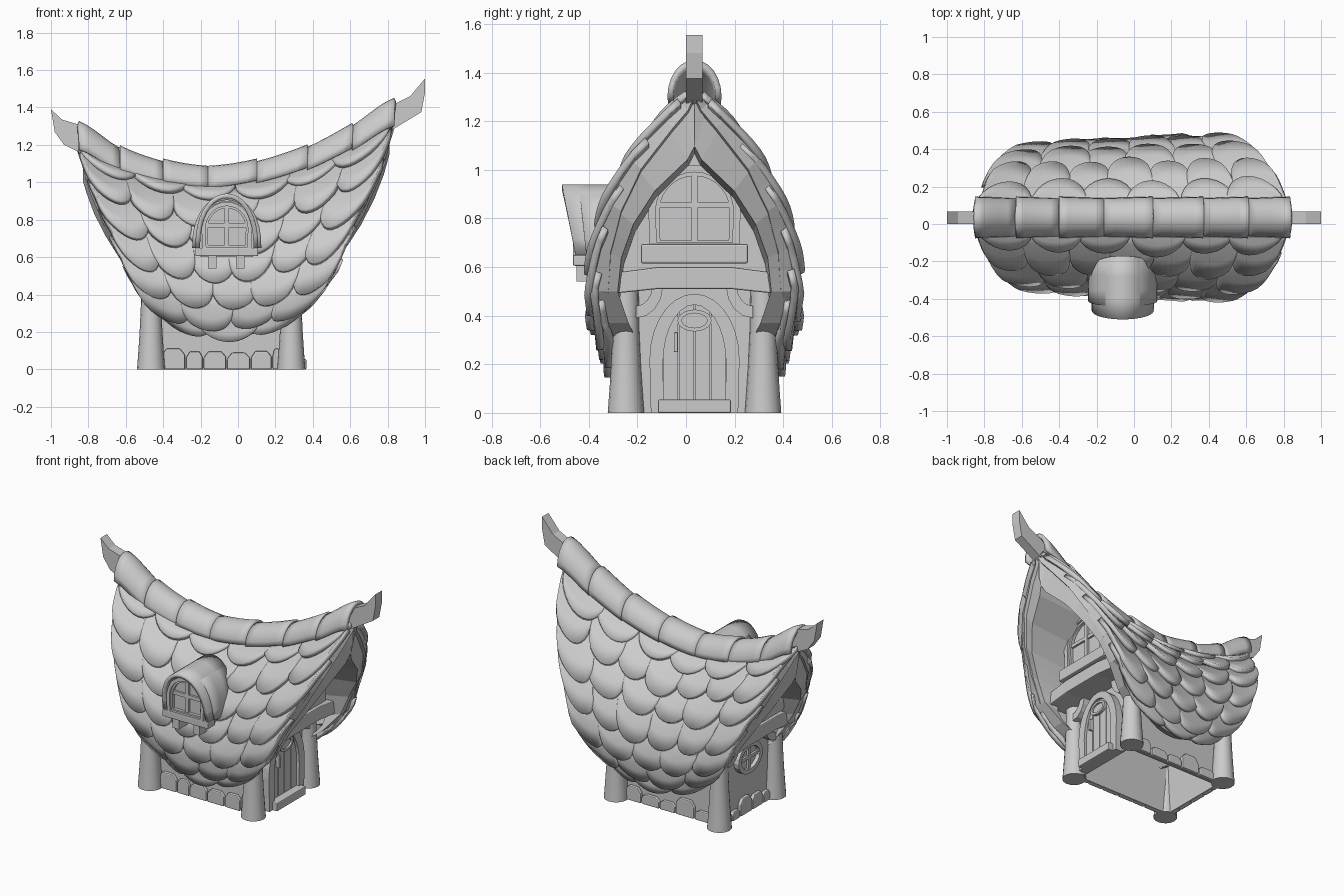
import bpy, bmesh, random
from math import sin, cos, pi, sqrt
from mathutils import Vector

if "Cube" in bpy.data.objects:
    bpy.data.objects.remove(bpy.data.objects["Cube"])

random.seed(4)
CY = 0.035                       # house centre line in y
X, Y, Z = Vector((1, 0, 0)), Vector((0, 1, 0)), Vector((0, 0, 1))


def make(name, V, F, recalc=True, smooth=False, solid=0, bevel=0):
    me = bpy.data.meshes.new(name)
    me.from_pydata([tuple(v) for v in V], [], F)
    if recalc:
        bm = bmesh.new()
        bm.from_mesh(me)
        bmesh.ops.recalc_face_normals(bm, faces=bm.faces)
        bm.to_mesh(me)
        bm.free()
    ob = bpy.data.objects.new(name, me)
    bpy.context.collection.objects.link(ob)
    if solid:
        m = ob.modifiers.new("thickness", 'SOLIDIFY')
        m.thickness, m.offset = solid, -1
    if bevel:
        m = ob.modifiers.new("bevel", 'BEVEL')
        m.width, m.segments = bevel, 2
    if smooth:
        bpy.ops.object.select_all(action='DESELECT')
        bpy.context.view_layer.objects.active = ob
        ob.select_set(True)
        bpy.ops.object.shade_smooth_by_angle(angle=0.6)
    return ob


def add_grid(V, F, nu, nv, f, flip=False):
    b = len(V)
    V += [f(i / nu, j / nv) for i in range(nu + 1) for j in range(nv + 1)]
    for i in range(nu):
        for j in range(nv):
            a = b + i * (nv + 1) + j
            q = [a, a + nv + 1, a + nv + 2, a + 1]
            F.append(q[::-1] if flip else q)


def slab(name, pts, o, U, N, d, hole=None, bevel=0):
    """Outline in (U, z) at origin o, pushed out along N; optional matching hole outline."""
    n = len(pts)
    V = [o + U * u + Z * v + N * k for p in ([pts, hole] if hole else [pts]) for k in (0, d) for u, v in p]
    F = []
    for a, b in ([(0, 1), (1, 3), (3, 2), (2, 0)] if hole else [(0, 1)]):
        F += [[a * n + i, a * n + (i + 1) % n, b * n + (i + 1) % n, b * n + i] for i in range(n)]
    if not hole:
        F += [list(range(n))[::-1], list(range(n, 2 * n))]
    return make(name, V, F, bevel=bevel)


def rect(u0, u1, v0, v1):
    return [(u0, v0), (u1, v0), (u1, v1), (u0, v1)]


def arch(w, z0, z1, n=14):
    zs = z0 + (z1 - z0) * 0.45
    top = [(w * cos(pi * i / n), zs + (z1 - zs) * sin(pi * i / n)) for i in range(n + 1)]
    return [(-w * 0.97, z0), (w * 0.97, z0)] + top


def oval(rx, rz, zc, n=20):
    return [(rx * cos(2 * pi * i / n), zc + rz * sin(2 * pi * i / n)) for i in range(n)]


# Roof surface: half width, ridge-to-eave heights (left, middle, right), left and right ends
ROWS = [(0, 1.22, 1.04, 1.36, -.83, .81), (.13, 1.11, .94, 1.21, -.81, .78),
        (.265, .96, .80, 1.04, -.77, .73), (.355, .80, .66, .86, -.71, .66),
        (.405, .63, .50, .68, -.63, .57), (.42, .48, .36, .50, -.56, .50),
        (.375, .36, .24, .37, -.48, .39), (.345, .30, .17, .31, -.38, .30)]


def roof(s, t):
    a = abs(t)
    i = min(int(a), 6)
    f = a - i
    h, zl, zm, zr, xl, xr = [p + (q - p) * f for p, q in zip(ROWS[i], ROWS[i + 1])]
    z = zm + (zr - zl) / 2 * s + ((zr + zl) / 2 - zm) * s * s
    h *= 0.93 + 0.06 * s
    return Vector(((xl + xr) / 2 + s * (xr - xl) / 2, CY + (h if t > 0 else -h), z))


def roof_out(s, t, off):
    ds = roof(s + .02, t) - roof(s - .02, t)
    dt = roof(s, t + .3) - roof(s, t - .3)
    return roof(s, t) + ds.cross(dt).normalized() * off


V, F = [], []
add_grid(V, F, 16, 28, lambda u, v: roof(2 * u - 1, 14 * v - 7))
make("roof_shell", V, F, False, solid=.06)

# Rounded overlapping shingles on both slopes, each tilted off the roof
V, F = [], []
for side in (-1, 1):
    for n, tb in zip([6, 7, 6, 6, 5, 4, 3], [1.35, 2.3, 3.3, 4.3, 5.3, 6.3, 7.1]):
        for k in range(n):
            c = -1 + (2 * k + 1) / n + random.uniform(-.02, .02)
            low = tb + random.uniform(-.12, .1)
            t0, lift = max(.3, tb - 1.75), .046 + .008 * (k % 2)

            def scale(u, v):
                w = -cos(pi * u)
                t = t0 + (low - .75 * (1 - sqrt(max(0, 1 - w * w))) - t0) * v
                return roof_out(c + w * 1.1 / n, side * t, lift * (t - t0) / (low - t0))
            add_grid(V, F, 12, 3, scale, side < 0)
make("roof_shingles", V, F, False, smooth=True, solid=.03)

# Curved ridge caps, slightly lapped
RX = [-.85, -.63, -.40, -.16, .10, .37, .61, .835]
RZ = [1.325, 1.195, 1.125, 1.10, 1.125, 1.20, 1.315, 1.45]


def smooth_z(k, u):
    p = [RZ[max(k - 1, 0)], RZ[k], RZ[k + 1], RZ[min(k + 2, 7)]]
    m0, m1 = (p[2] - p[0]) / 2, (p[3] - p[1]) / 2
    return (2*u**3 - 3*u*u + 1) * p[1] + (u**3 - 2*u*u + u) * m0 + (3*u*u - 2*u**3) * p[2] + (u**3 - u*u) * m1


V, F = [], []
for k in range(7):
    def cap(u, v):
        a = (v - .5) * pi
        lap = .014 * (1 - u if k < 3 else u)
        x = RX[k] + (RX[k + 1] - RX[k]) * u
        drop = .115 + .05 * x * x
        return Vector((x, CY + (.103 + lap * .6) * sin(a), smooth_z(k, u) - .012 + lap - drop * (1 - cos(a))))
    add_grid(V, F, 5, 12, cap)
make("ridge_caps", V, F, False, smooth=True, solid=.025)

# Upswept ridge beam ends
slab("ridge_horn_right", [(.70, 1.21), (.84, 1.29), (.98, 1.375), (1, 1.48), (1, 1.555), (.92, 1.46), (.84, 1.42), (.70, 1.33)],
     Vector((0, 0, 0)), X, Y, .067)
slab("ridge_horn_left", [(-.70, 1.10), (-.85, 1.16), (-.93, 1.20), (-.98, 1.27), (-1, 1.39), (-.94, 1.335), (-.84, 1.305), (-.70, 1.2)],
     Vector((0, 0, 0)), X, Y, .067)


def window(name, o, U, N, w, z0, z1, fr):
    inner = arch(w - fr, z0 + .01, z1 - fr)
    slab(name + "_frame", arch(w, z0, z1), o, U, N, .045, inner)
    slab(name + "_pane", arch(w - fr * .6, z0, z1 - fr * .6), o, U, N, .01)
    zm = z0 + (z1 - z0) * .5
    slab(name + "_inner_frame", inner, o, U, N, .03, arch(w - fr * 1.5, z0 + .02, z1 - fr * 1.5))
    slab(name + "_upright", rect(-.012, .012, z0, z1 - fr), o, U, N, .026)
    slab(name + "_crossbar", rect(-w + fr, w - fr, zm - .012, zm + .012), o, U, N, .024)


# Lower walls, open underneath
x0, x1, y0, y1 = -.46, .28, CY - .25, CY + .25
V = [(x, y, z) for z in (0, .58) for x, y in ((x0, y0), (x1, y0), (x1, y1), (x0, y1))]
make("lower_walls", V, [[i, (i + 1) % 4, (i + 1) % 4 + 4, i + 4] for i in range(4)], False, solid=.02)

# Gable ends: frame and lining, upper wall, floor beam, window and sill, braces
for tag, wx, sg, dep, wt in (("right", x1, 1, .12, 1.02), ("left", x0, -1, .06, .95)):
    N = X * sg
    o = Vector((wx, CY, 0))

    def lining(u, v):
        t = 14 * v - 7
        p = roof(sg, t)
        if u == 0:
            return p
        y = max(0, abs(p.y - CY) - .1) * (1 if t > 0 else -1)
        z = p.z - .21 * max(0, 1 - abs(t) / 5)
        if u == .5:
            return Vector((p.x, CY + y, z))
        return Vector((sg * min(sg * (wx + sg * dep), sg * p.x - .06), CY + y * .97, z - .03))
    V, F = [], []
    add_grid(V, F, 2, 28, lining, sg > 0)
    make("gable_frame_" + tag, V, F, False)
    slab("gable_wall_" + tag, [(-.34, .52), (.34, .52), (.34, .66), (.26, .84), (.13, .97), (0, 1.07), (-.13, .97), (-.26, .84), (-.34, .66)],
         o - N * .02, Y, N, dep + .02)
    slab("floor_beam_" + tag, [(-.34, .49), (-.15, .51), (.15, .51), (.34, .49), (.34, .575), (.15, .60), (-.15, .60), (-.34, .575)],
         o - N * .02, Y, N, dep + .08, bevel=.006)
    window("gable_window_" + tag, o + N * dep, Y, N, .19, .69, wt, .03)
    slab("window_sill_" + tag, rect(-.22, .22, .615, .695), o + N * dep, Y, N, .065, bevel=.008)
    for m in (-1, 1):
        arc = [(m * (.24 - r * sin(a * pi / 8)), .52 - q * cos(a * pi / 8)) for r, q in ((.11, .13), (.065, .08)) for a in range(5)]
        slab("brace_" + tag, arc[:5] + arc[:4:-1], o, Y, N, .05)

# Flared corner posts
RAD = [(0, .075), (.08, .069), (.2, .061), (.35, .054), (.54, .052)]
V, F = [], []
for px in (-.465, .285):
    for py in (CY - .282, CY + .282):
        b = len(V)
        V += [Vector((px + r * cos(i * pi / 8), py + r * sin(i * pi / 8), z)) for z, r in RAD for i in range(16)]
        for j in range(b, b + 64, 16):
            F += [[j + i, j + (i + 1) % 16, j + 16 + (i + 1) % 16, j + 16 + i] for i in range(16)]
        F += [list(range(b, b + 16))[::-1], list(range(b + 64, b + 80))]
make("corner_posts", V, F, smooth=True)

# Door on the right end
o = Vector((x1, CY, 0))
slab("door_frame", arch(.185, 0, .49), o, Y, X, .05, arch(.13, .001, .445))
for i in range(4):
    us = [-.13 + i * .065 + q for q in (.003, .0325, .062)]
    tops = [(u, .05 + .395 * (.45 + .55 * sqrt(1 - (u / .132) ** 2))) for u in us]
    slab("door_plank", [(us[0], .05), (us[2], .05)] + tops[::-1], o, Y, X, .032)
slab("door_light_ring", oval(.07, .045, .38), o, Y, X, .052, oval(.052, .03, .38))
slab("door_light", oval(.06, .038, .38), o, Y, X, .04)
slab("door_handle", rect(-.085, -.068, .25, .33), o, Y, X, .055, bevel=.004)
slab("doorstep", rect(-.15, .15, 0, .055), o, Y, X, .085, bevel=.006)

# Round window on the left end
o = Vector((x0, CY, 0))
slab("round_window_frame", oval(.125, .10, .36), o, Y, -X, .035, oval(.095, .072, .36))
slab("round_window_pane", oval(.1, .08, .36), o, Y, -X, .01)
slab("round_window_upright", rect(-.01, .01, .285, .435), o, Y, -X, .025)
slab("round_window_crossbar", rect(-.095, .095, .35, .37), o, Y, -X, .024)

# Stone footing along three walls
for o, U, N, a, b in ((Vector((0, y0, 0)), X, -Y, -.41, .23), (Vector((0, y1, 0)), X, Y, -.41, .23),
                      (Vector((x0, CY, 0)), Y, -X, -.22, .22)):
    while a < b - .03:
        w, h = min(random.uniform(.07, .14), b - a), random.uniform(.06, .115)
        slab("footing_stone", [(a, 0), (a + w - .006, 0), (a + w - .006, h * .7), (a + w * .75, h), (a + w * .2, h), (a, h * .65)],
             o, U, N, .025, bevel=.007)
        a += w

# Front dormer: body, window, sill, brackets, two-layer hood
o = Vector((-.06, -.22, 0))
slab("dormer_body", arch(.145, .60, .90), o, X, -Y, .20)
window("dormer_window", o - Y * .20, X, -Y, .135, .645, .895, .022)
slab("dormer_sill", rect(-.168, .168, .605, .65), o - Y * .17, X, -Y, .075, bevel=.006)
for u in (-.085, .065):
    slab("dormer_bracket", rect(u - .015, u + .03, .54, .61), o - Y * .05, X, -Y, .18)
V, F = [], []
for wide, high, yf, reach in ((.168, .29, -.455, .055), (.185, .28, -.41, .03)):
    def hood(u, v):
        p = max(0, sin(pi * u)) ** .85
        front, back = yf - reach * p, -.26 + .09 * p
        return Vector((-.06 + wide * cos(pi * u), front + (back - front) * v, .65 + high * p))
    add_grid(V, F, 18, 3, hood, True)
make("dormer_hood", V, F, False, smooth=True, solid=.025)
